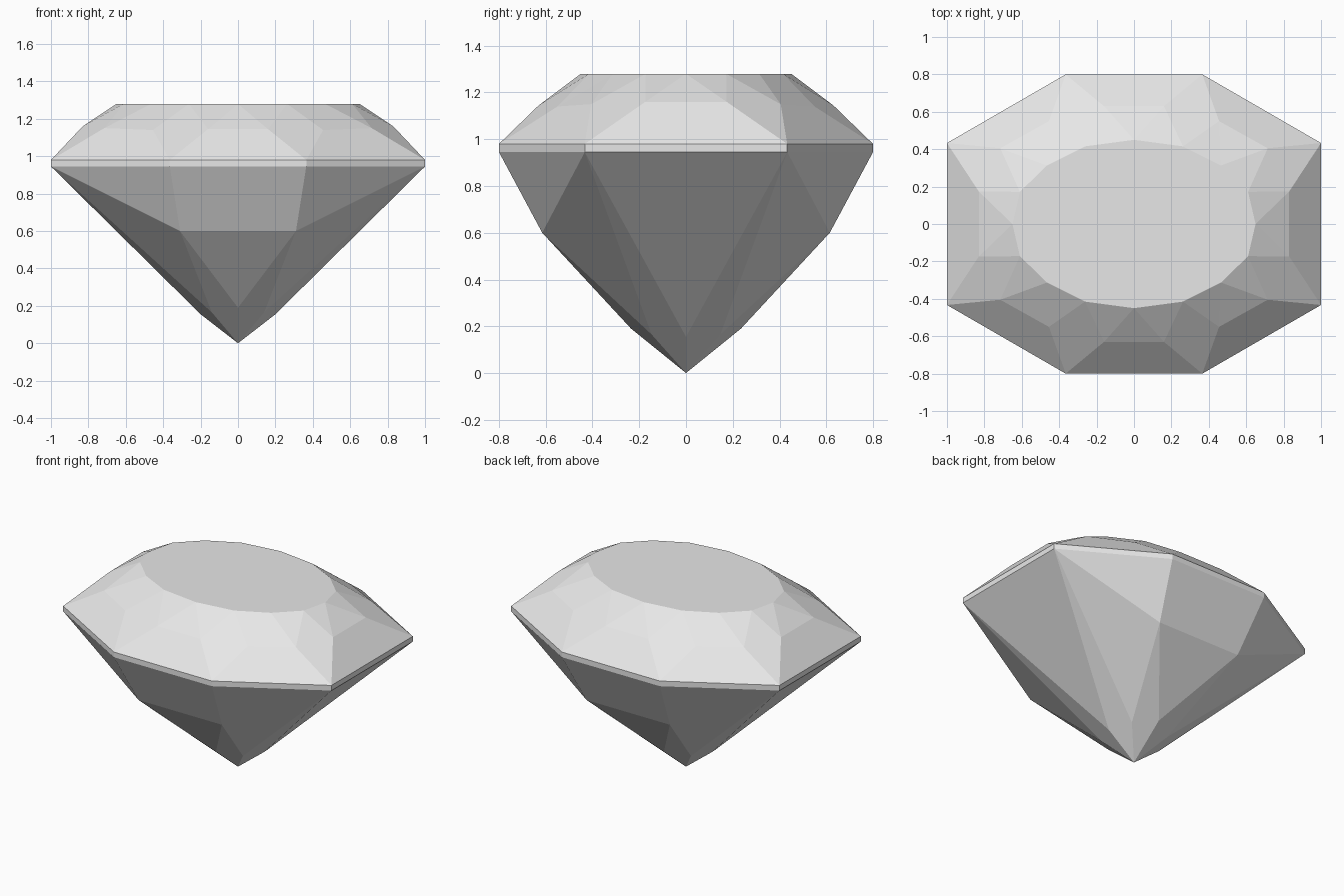
import bpy
import bmesh
from mathutils import Vector

cube = bpy.data.objects.get("Cube")
if cube:
    bpy.data.objects.remove(cube, do_unlink=True)

stone = bpy.data.materials.new("pale_grey_stone")
stone.use_nodes = True
stone.diffuse_color = (0.8, 0.8, 0.8, 1)
stone.node_tree.nodes["Principled BSDF"].inputs["Base Color"].default_value = (0.8, 0.8, 0.8, 1)

# Heights of the flat rings
TABLE, GIRDLE_TOP, GIRDLE_BASE = 1.28, 0.98, 0.945

# Corner points of one quarter (+x, +y)
side_corner, end_corner = (1, 0.433), (0.365, 0.8)
st, et = (*side_corner, GIRDLE_TOP), (*end_corner, GIRDLE_TOP)
sb, eb = (*side_corner, GIRDLE_BASE), (*end_corner, GIRDLE_BASE)
table = [(x, y, TABLE) for x, y in
         ((0.65, 0), (0.61, 0.172), (0.465, 0.313), (0.262, 0.415), (0, 0.45))]
crown = [(0.83, 0.174, 1.16), (0.715, 0.405, 1.15),
         (0.455, 0.55, 1.14), (0.16, 0.63, 1.145)]
shoulder = (0.31, 0.615, 0.6)
low_side, low_diag, low_end = (0.2, 0, 0.155), (0.14, 0.147, 0.165), (0, 0.235, 0.19)
tip = (0, 0, 0)


def flip_x(p):
    return (-p[0], p[1], p[2])


def flip_y(p):
    return (p[0], -p[1], p[2])


# Facets inside one quarter
quarter = [
    (st, et, crown[2], crown[1]),
    (crown[1], crown[2], table[2]),
    (st, crown[1], table[1], crown[0]),
    (et, crown[3], table[3], crown[2]),
    (crown[0], table[1], table[0]),
    (crown[1], table[2], table[1]),
    (crown[2], table[3], table[2]),
    (crown[3], table[4], table[3]),
    (sb, eb, et, st),
    (sb, shoulder, eb),
    (sb, low_diag, shoulder),
    (sb, low_side, tip, low_diag),
    (shoulder, low_diag, tip, low_end),
]
# Facets that cross a mirror plane
side_facets = [
    (st, crown[0], flip_y(crown[0]), flip_y(st)),
    (crown[0], table[0], flip_y(crown[0])),
    (sb, st, flip_y(st), flip_y(sb)),
    (sb, flip_y(sb), low_side),
]
end_facets = [
    (et, flip_x(et), flip_x(crown[3]), crown[3]),
    (crown[3], flip_x(crown[3]), table[4]),
    (eb, flip_x(eb), flip_x(et), et),
    (eb, shoulder, flip_x(shoulder), flip_x(eb)),
    (shoulder, low_end, flip_x(shoulder)),
]


def mirrored(facets, flip):
    return facets + [tuple(flip(p) for p in f) for f in facets]


facets = (mirrored(mirrored(quarter, flip_x), flip_y)
          + mirrored(side_facets, flip_x) + mirrored(end_facets, flip_y))

# Flat table on top
half = table + [flip_x(p) for p in table[-2::-1]]
facets.append(tuple(half + [flip_y(p) for p in half[-2:0:-1]]))

# Cut gemstone
bm = bmesh.new()
corners = {}
for facet in facets:
    verts = []
    for p in facet:
        key = tuple(round(c, 4) + 0.0 for c in p)
        if key not in corners:
            corners[key] = bm.verts.new(Vector(key))
        verts.append(corners[key])
    bm.faces.new(verts)
bmesh.ops.recalc_face_normals(bm, faces=bm.faces)

mesh = bpy.data.meshes.new("cut_gemstone")
bm.to_mesh(mesh)
bm.free()
mesh.materials.append(stone)
bpy.context.collection.objects.link(bpy.data.objects.new("cut_gemstone", mesh))
